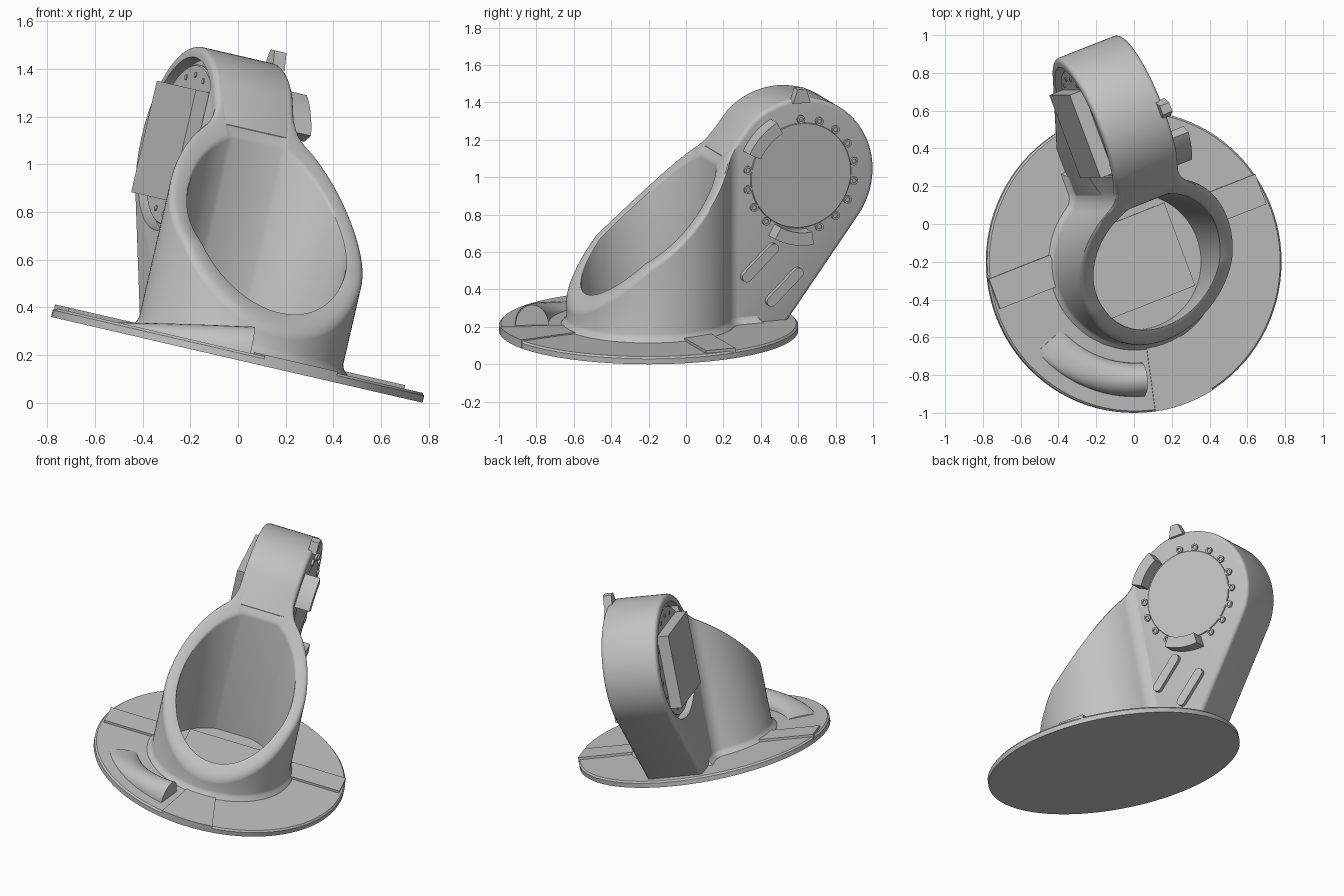
import bpy, bmesh
from math import sin, cos, pi, radians, sqrt, atan2
from mathutils import Matrix, Vector

if "Cube" in bpy.data.objects:
    bpy.data.objects.remove(bpy.data.objects["Cube"])

grey = bpy.data.materials.new("plain grey")
grey.use_nodes = True
grey.diffuse_color = (0.54, 0.54, 0.54, 1)
grey.node_tree.nodes["Principled BSDF"].inputs["Base Color"].default_value = (0.54, 0.54, 0.54, 1)

# Frames: tilted base, turned body, its side plane, and the hub centre
HUB_V, HUB_W, HUB_R, HALF = 0.8, 0.826, 0.42, 0.182
BASE = Matrix.Translation((-0.005, -0.2, 0.18)) @ Matrix.Rotation(radians(13), 4, 'Y')
BODY = BASE @ Matrix.Rotation(radians(21), 4, 'Z')
SIDE = BODY @ Matrix(((0, 0, 1, 0), (1, 0, 0, 0), (0, 1, 0, 0), (0, 0, 0, 1)))
HUB = SIDE @ Matrix.Translation((HUB_V, HUB_W, 0))


def finish(mesh):
    mesh.shade_smooth()
    mesh.set_sharp_from_angle(angle=radians(35))


def loft(name, frame, rings, closed=False):
    """Skin rings of equal length; cap the ends, or join last to first."""
    bm = bmesh.new()
    loops = [[bm.verts.new(p) for p in ring] for ring in rings]
    n = len(loops[0])
    pairs = list(zip(loops, loops[1:]))
    if closed:
        pairs.append((loops[-1], loops[0]))
    else:
        bm.faces.new(loops[0])
        bm.faces.new(loops[-1])
    for lo, hi in pairs:
        for i in range(n):
            j = (i + 1) % n
            bm.faces.new((lo[i], lo[j], hi[j], hi[i]))
    bmesh.ops.recalc_face_normals(bm, faces=bm.faces)
    mesh = bpy.data.meshes.new(name)
    bm.to_mesh(mesh)
    bm.free()
    mesh.materials.append(grey)
    finish(mesh)
    obj = bpy.data.objects.new(name, mesh)
    bpy.context.collection.objects.link(obj)
    obj.matrix_world = frame
    return obj


def arc(cx, cy, r, a0, a1, n):
    return [Vector((cx + r * cos(a0 + (a1 - a0) * i / n),
                    cy + r * sin(a0 + (a1 - a0) * i / n))) for i in range(n + 1)]


def inset(pts, d):
    """Move a counter-clockwise outline inward by d."""
    out = []
    for i, p in enumerate(pts):
        e1 = (p - pts[i - 1]).normalized()
        e2 = (pts[(i + 1) % len(pts)] - p).normalized()
        n1, n2 = Vector((-e1.y, e1.x)), Vector((-e2.y, e2.x))
        out.append(p + (n1 + n2) * d / (1 + n1.dot(n2)))
    return out


def at(pts, z):
    return [(p.x, p.y, z) for p in pts]


def lathe(name, frame, profile, n=64):
    return loft(name, frame, [at(arc(0, 0, r, 0, 2 * pi, n)[:-1], z) for r, z in profile])


def arc_block(name, frame, r0, r1, a0, a1, z0, z1, n=10):
    rings = []
    for i in range(n + 1):
        a = radians(a0 + (a1 - a0) * i / n)
        rings.append([(r * cos(a), r * sin(a), z)
                      for r, z in ((r0, z0), (r1, z0), (r1, z1), (r0, z1))])
    return loft(name, frame, rings)


def box(name, frame, lo, hi):
    base = [(lo[0], lo[1]), (hi[0], lo[1]), (hi[0], hi[1]), (lo[0], hi[1])]
    return loft(name, frame, [[(x, y, z) for x, y in base] for z in (lo[2], hi[2])])


# Base disc
lathe("base_disc", BASE, [(0.8, 0), (0.8, 0.03), (0.79, 0.04)], 96)

# Tube body: round plan necking into the slab, cut by a hollow slope
R, NECK, BORE, FIL, RND = 0.44, 0.18, 0.36, 0.11, 0.03
fv = sqrt((R + FIL) ** 2 - (NECK + FIL) ** 2)
join = atan2(fv, NECK + FIL)
right = arc(0, 0, R, -pi / 2, join, 40)
right += arc(NECK + FIL, fv, FIL, pi + join, pi, 10)[1:]
right.append(Vector((NECK, 0.55)))
plan = right + [Vector((-p.x, p.y)) for p in reversed(right[1:])]


def slope(v):
    return min(0.56 + 0.82 * v + 0.62 * v * v, 0.6 + v)


rings = [at(inset(plan, d), z) for d, z in ((-0.035, 0.03), (-0.02, 0.05), (-0.008, 0.06), (0, 0.08))]
for k in range(5):
    t = pi / 8 * k
    ring = inset(plan, RND * (1 - cos(t)))
    rings.append([(p.x, p.y, slope(p.y) - RND * (1 - sin(t))) for p in ring])
bore_dirs = [p.normalized() for p in plan]
for r, drop in ((BORE + 0.01, 0), (BORE + 0.003, 0.004), (BORE, 0.015)):
    rings.append([(d.x * r, d.y * r, slope(d.y * r) - drop) for d in bore_dirs])
rings.append([(d.x * BORE, d.y * BORE, 0.03) for d in bore_dirs])
loft("tube_body", BODY, rings, closed=True)
box("bore_floor_plate", BODY, (-0.26, -0.235, 0.035), (0.26, 0.235, 0.049))

# Slab rising to the round hub, with rounded edges
EDGE = 0.024
foot = Vector((0.72, 0.02))
to_foot = foot - Vector((HUB_V, HUB_W))
reach = HUB_R / to_foot.length
tangent = atan2(to_foot.y, to_foot.x) + atan2(sqrt(1 - reach * reach), reach)
rim = arc(HUB_V, HUB_W, HUB_R, tangent, radians(132), 48)
p0, p1, p2 = rim[-1], Vector((0.465, 1.073)), Vector((0.41, slope(0.41)))
blend = [p0 * (1 - t) ** 2 + p1 * 2 * t * (1 - t) + p2 * t * t for t in (0.2, 0.4, 0.6, 0.8, 1)]
side = [Vector((0.375, 0.02)), foot] + rim + blend + [Vector((0.375, slope(0.375)))]
levels = [(EDGE * (1 - cos(pi / 8 * k)), HALF - EDGE * (1 - sin(pi / 8 * k))) for k in range(5)]
rings = [at(inset(side, d), -z) for d, z in reversed(levels)]
rings += [at(inset(side, d), z) for d, z in levels]
slab = loft("hub_slab", SIDE, rings)

# Round recess in the right face of the hub
cutter = lathe("recess_cutter", HUB, [(0.372, -0.3), (0.372, -0.125)])
cutter.hide_render = True
cut = slab.modifiers.new("recess", 'BOOLEAN')
cut.operation, cut.solver, cut.object = 'DIFFERENCE', 'EXACT', cutter
bpy.context.view_layer.update()
graph = bpy.context.evaluated_depsgraph_get()
mesh = bpy.data.meshes.new_from_object(slab.evaluated_get(graph))
slab.modifiers.clear()
slab.data = mesh
finish(mesh)
bpy.data.objects.remove(cutter)

# Plate, bolts and box in the recess
lathe("recess_plate", HUB, [(0.345, -0.11), (0.345, -0.155), (0.34, -0.16)])
for k in range(18):
    a = radians(20 * k + 10)
    spot = HUB @ Matrix.Translation((0.3 * cos(a), 0.3 * sin(a), 0))
    lathe("recess_bolt", spot, [(0.012, -0.15), (0.012, -0.165)], 10)
box("motor_box", HUB, (-0.235, -0.24, -0.235), (0.235, 0.24, -0.13))

# Cap, ring of bolts and clamps on the left face of the hub
lathe("hub_cap", HUB, [(0.287, 0.16), (0.287, 0.187), (0.284, 0.19)])
for k in list(range(9)) + list(range(11, 15)):
    a = radians(90 - 20 * k)
    spot = HUB @ Matrix.Translation((0.308 * cos(a), 0.308 * sin(a), HALF))
    lathe("cap_bolt", spot, [(0.022, -0.01), (0.022, 0.014), (0.012, 0.014), (0.012, 0.005)], 14)
for start in (118, 240):
    arc_block("cap_clamp", HUB, 0.295, 0.365, start, start + 36, 0.16, 0.28)
loft("top_tab", HUB, [[(x, y, z) for x, y in ((-0.05, 0.4), (0.05, 0.4), (0.025, 0.475), (-0.025, 0.475))]
                      for z in (0.15, 0.205)])

# Slanted raised bars below the hub
bar = arc(0.105, 0, 0.028, -pi / 2, pi / 2, 8) + arc(-0.105, 0, 0.028, pi / 2, 1.5 * pi, 8)
for v, w in ((0.56, 0.37), (0.702, 0.225)):
    spot = SIDE @ Matrix.Translation((v, w, HALF)) @ Matrix.Rotation(radians(43), 4, 'Z')
    loft("slanted_bar", spot, [at(bar, z) for z in (-0.02, 0.03)])

# Raised pads on the base
for sign in (-1, 1):
    u = sorted((sign * 0.42, sign * 0.775))
    box("side_pad", BODY, (u[0], 0.03, 0.02), (u[1], 0.2, 0.055))
arc_block("front_pad", BASE, 0.45, 0.8, -82, -58, 0.001, 0.047)

# Curved half-round cable cover sinking into the base
rings = []
for i in range(21):
    t = i / 20
    a = radians(-86 - 52 * t)
    high = 0.105 * (1 - t) + 0.012
    rings.append([((0.625 + 0.09 * cos(b)) * cos(a), (0.625 + 0.09 * cos(b)) * sin(a),
                   0.035 + high * sin(b)) for b in (pi * j / 14 for j in range(15))])
loft("cable_cover", BASE, rings)
